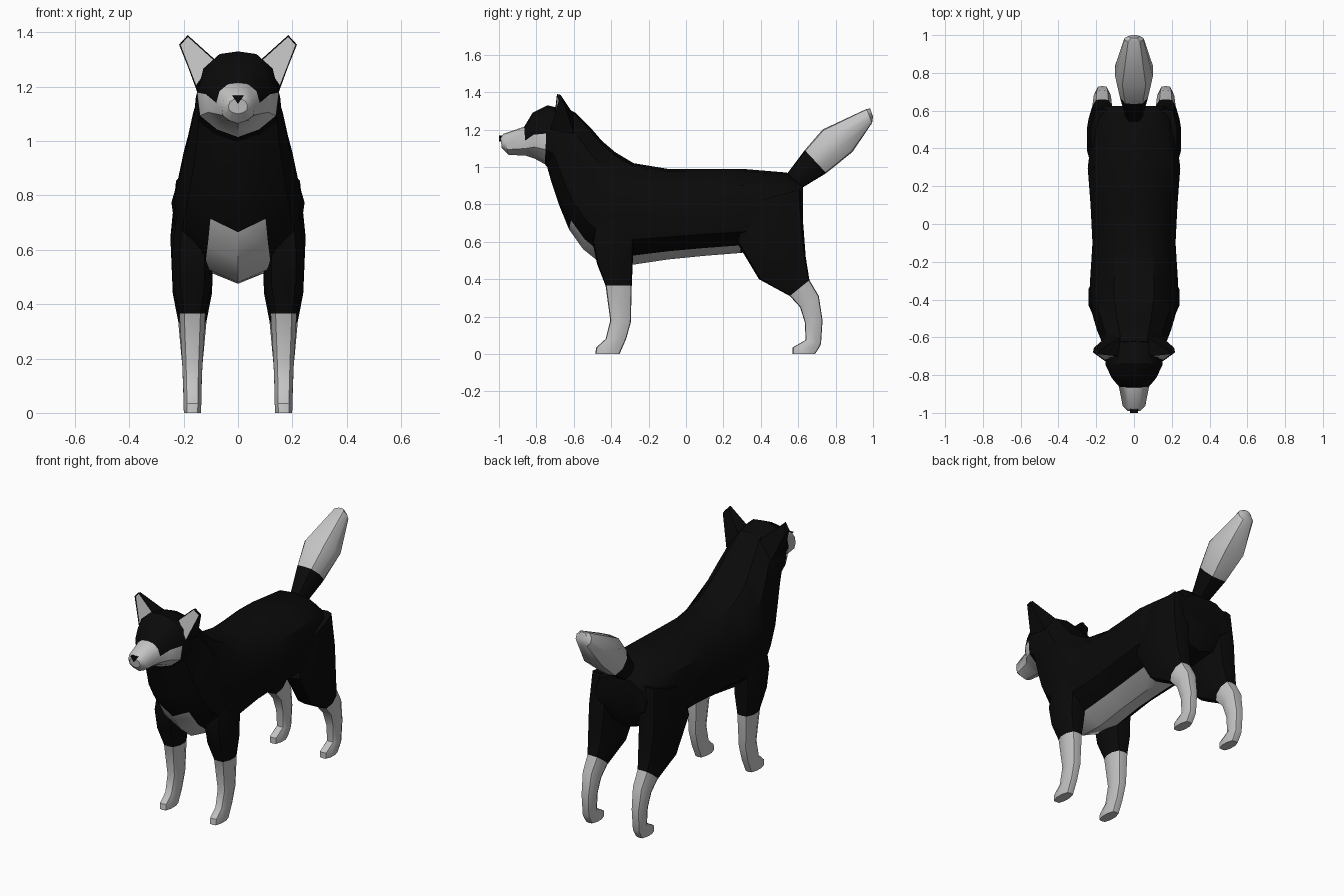
import bpy, bmesh, math

cube = bpy.data.objects.get("Cube")
if cube:
    bpy.data.objects.remove(cube, do_unlink=True)


def material(name, value):
    m = bpy.data.materials.new(name)
    m.use_nodes = True
    color = (value, value, value, 1)
    m.diffuse_color = color
    bsdf = m.node_tree.nodes["Principled BSDF"]
    bsdf.inputs["Base Color"].default_value = color
    bsdf.inputs["Roughness"].default_value = 0.9
    return m


BLACK, GREY = 0, 1
MATERIALS = [material("black fur", 0.003), material("pale grey fur", 0.55)]

# Half cross-sections: (share of half width, share of the way from a to b)
TRUNK = [(0, 0), (.45, .03), (.85, .2), (1, .48), (.93, .75), (.52, .91), (0, 1)]
LIMB = [(0, 0), (.62, .03), (1, .32), (1, .68), (.62, .97), (0, 1)]


def finish(name, bm, angle=35):
    bmesh.ops.recalc_face_normals(bm, faces=bm.faces)
    mesh = bpy.data.meshes.new(name)
    bm.to_mesh(mesh)
    bm.free()
    for m in MATERIALS:
        mesh.materials.append(m)
    ob = bpy.data.objects.new(name, mesh)
    bpy.context.collection.objects.link(ob)
    bpy.ops.object.select_all(action='DESELECT')
    ob.select_set(True)
    bpy.context.view_layer.objects.active = ob
    bpy.ops.object.shade_smooth_by_angle(angle=math.radians(angle))
    return ob


def loft(name, rings, half, paint, cx=0):
    """Skin rings (a_y, a_z, b_y, b_z, half_width); paint(ring, strip) picks a colour."""
    bm = bmesh.new()
    section = half + [(-u, t) for u, t in half[-2:0:-1]]
    n = len(section)
    loops = [[bm.verts.new((cx + u * w, ay + (by - ay) * t, az + (bz - az) * t))
              for u, t in section] for ay, az, by, bz, w in rings]
    for i, (p, q) in enumerate(zip(loops, loops[1:])):
        for k in range(n):
            f = bm.faces.new((p[k], p[(k + 1) % n], q[(k + 1) % n], q[k]))
            f.material_index = paint(i, min(k, n - 1 - k))
    bm.faces.new(loops[0]).material_index = paint(0, 0)
    bm.faces.new(loops[-1]).material_index = paint(len(rings) - 2, 0)
    return finish(name, bm)


# Trunk and neck, with a pale belly and chest strip
loft("body", [
    (.625, .90, .625, .68, .17), (.54, .97, .57, .58, .215),
    (.30, .99, .29, .54, .245), (.10, .99, .10, .525, .23),
    (-.10, .99, -.10, .505, .22), (-.28, 1.02, -.30, .475, .232),
    (-.38, 1.08, -.45, .48, .235), (-.45, 1.14, -.55, .56, .215),
    (-.51, 1.21, -.625, .665, .195), (-.55, 1.25, -.68, .80, .175),
    (-.59, 1.29, -.72, .92, .16), (-.62, 1.305, -.745, 1.01, .155),
], TRUNK, lambda i, k: GREY if 2 <= i <= 7 and k == 5 else BLACK)

# Head with pale cheeks and muzzle
loft("head", [
    (-.60, 1.295, -.735, .99, .155), (-.74, 1.33, -.755, 1.015, .15),
    (-.82, 1.29, -.81, 1.045, .118), (-.865, 1.215, -.855, 1.06, .08),
    (-.975, 1.178, -.95, 1.065, .06), (-.992, 1.155, -.985, 1.10, .035),
], TRUNK, lambda i, k: GREY if i >= 3 or (i >= 1 and k >= 3) else BLACK)

# Nose: a small wedge pointing down
bm = bmesh.new()
front, back = [[bm.verts.new((x, y, z)) for x, z in ((-.021, 1.168), (.021, 1.168), (0, 1.137))]
               for y in (-1.0, -.95)]
bm.faces.new(front)
bm.faces.new(back)
for k in range(3):
    j = (k + 1) % 3
    bm.faces.new((front[k], front[j], back[j], back[k]))
finish("nose", bm)

# Tail, dark at the root
loft("tail", [
    (.53, .95, .59, .87, .04), (.635, 1.09, .75, .967, .075),
    (.73, 1.20, .89, 1.08, .10), (.965, 1.31, .995, 1.235, .05),
    (.985, 1.312, 1.0, 1.27, .025),
], LIMB, lambda i, k: GREY if i >= 1 else BLACK)

FRONT_LEG = [
    (-.47, .80, -.26, .80, .05), (-.50, .60, -.28, .60, .073),
    (-.475, .48, -.285, .48, .073), (-.43, .365, -.29, .365, .048),
    (-.405, .18, -.295, .17, .037), (-.43, .08, -.32, .08, .033),
    (-.48, .035, -.34, .035, .033), (-.485, 0, -.355, 0, .031),
]
HIND_LEG = [
    (.32, .80, .61, .88, .06), (.27, .60, .628, .68, .08),
    (.39, .40, .64, .52, .072), (.555, .31, .66, .395, .052),
    (.61, .25, .71, .31, .046), (.635, .17, .73, .18, .037),
    (.64, .075, .722, .055, .033), (.57, .035, .71, .03, .033),
    (.57, 0, .69, 0, .031),
]

for side, label in ((1, "left"), (-1, "right")):
    # Legs with pale socks
    for name, rings in (("front_leg", FRONT_LEG), ("hind_leg", HIND_LEG)):
        loft(f"{label}_{name}", rings, LIMB,
             lambda i, k: GREY if i >= 3 else BLACK, cx=side * .168)

    # Ear: dark shell with a pale inset front
    bm = bmesh.new()
    rim = [bm.verts.new((side * x, y, z)) for x, y, z in (
        (.085, -.70, 1.30), (.155, -.725, 1.20), (.217, -.68, 1.355), (.185, -.69, 1.39))]
    rear = [bm.verts.new((side * x, y, z)) for x, y, z in (
        (.07, -.60, 1.28), (.15, -.60, 1.18), (.212, -.655, 1.35), (.185, -.67, 1.385))]
    inner = bm.faces.new(rim)
    bm.faces.new(rear)
    for k in range(4):
        j = (k + 1) % 4
        bm.faces.new((rim[k], rim[j], rear[j], rear[k]))
    bmesh.ops.recalc_face_normals(bm, faces=bm.faces)
    bmesh.ops.inset_individual(bm, faces=[inner], thickness=.005, depth=-.004)
    inner.material_index = GREY
    finish(f"{label}_ear", bm)
